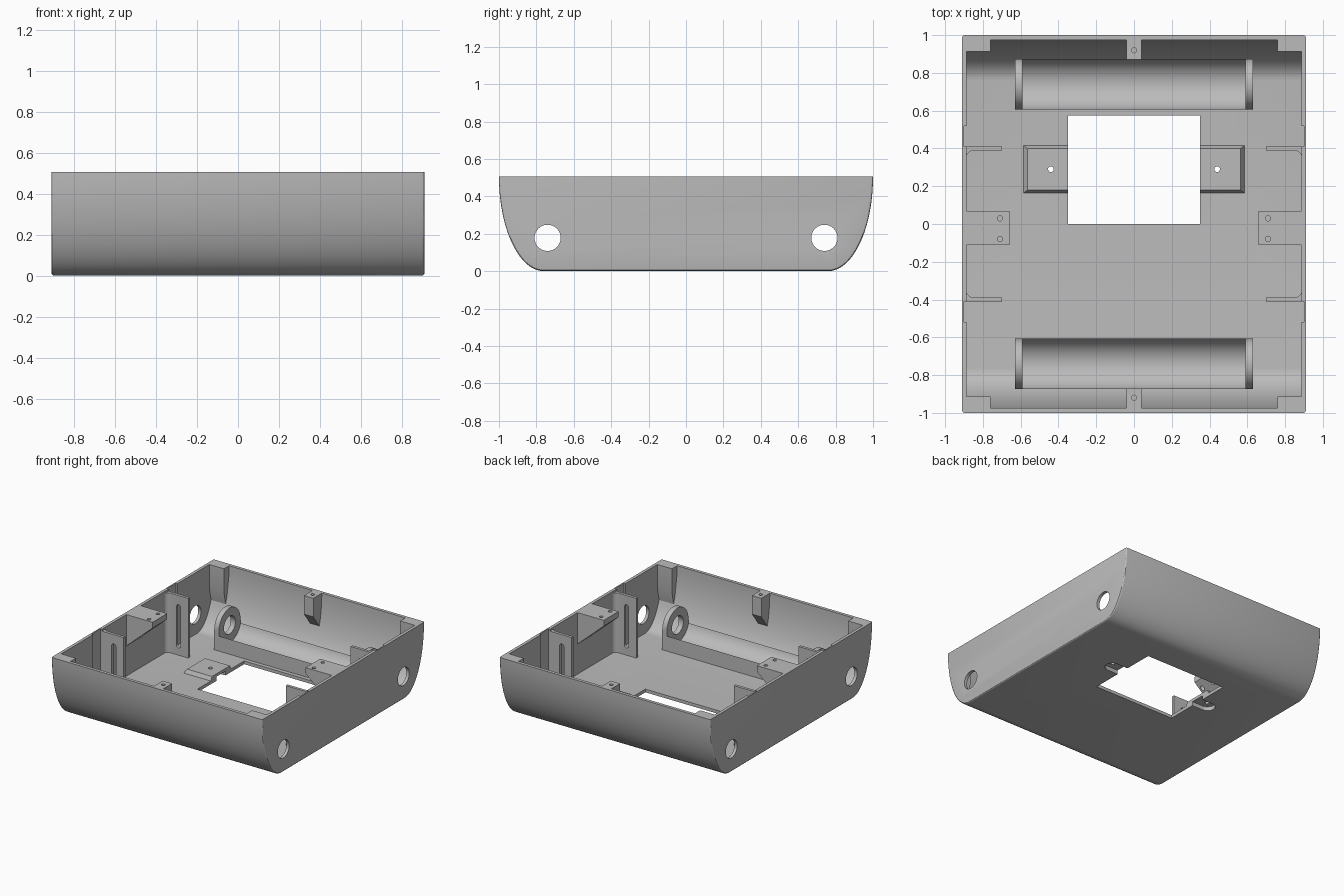
import bpy, bmesh
from math import cos, sin, pi, radians

cube = bpy.data.objects.get("Cube")
if cube:
    bpy.data.objects.remove(cube, do_unlink=True)

grey = bpy.data.materials.new("plain grey")
grey.use_nodes = True
colour = (0.5, 0.5, 0.5, 1)
grey.diffuse_color = colour
grey.node_tree.nodes["Principled BSDF"].inputs["Base Color"].default_value = colour

TOP = 0.505
FLOOR = 0.025
ROLL_Y, ROLL_Z = 0.74, 0.178


def arc(cu, cv, ru, rv, a0, a1, n):
    """Points on an elliptical arc, angles in degrees."""
    return [(cu + ru * cos(radians(a0 + (a1 - a0) * i / n)),
             cv + rv * sin(radians(a0 + (a1 - a0) * i / n))) for i in range(n + 1)]


def prism(name, pts, axis, a, b, round_ends=0):
    """Extrude a closed 2D outline along an axis from a to b."""
    place = {"x": lambda u, v, w: (w, u, v),
             "y": lambda u, v, w: (u, w, v),
             "z": lambda u, v, w: (u, v, w)}[axis]
    bm = bmesh.new()
    lo, hi = ([bm.verts.new(place(u, v, w)) for u, v in pts] for w in (a, b))
    ends = [bm.faces.new(lo), bm.faces.new(hi)]
    n = len(pts)
    for i in range(n):
        j = (i + 1) % n
        bm.faces.new((lo[i], lo[j], hi[j], hi[i]))
    bmesh.ops.recalc_face_normals(bm, faces=bm.faces)
    if round_ends:
        rim = [e for f in ends for e in f.edges
               if min(v.co.z for v in e.verts) < TOP - 0.001]
        bmesh.ops.bevel(bm, geom=rim, offset=round_ends, segments=3,
                        profile=0.5, affect="EDGES")
        bmesh.ops.recalc_face_normals(bm, faces=bm.faces)
    mesh = bpy.data.meshes.new(name)
    bm.to_mesh(mesh)
    bm.free()
    mesh.materials.append(grey)
    obj = bpy.data.objects.new(name, mesh)
    bpy.context.collection.objects.link(obj)
    return obj


def box(name, x0, x1, y0, y1, z0, z1):
    return prism(name, [(x0, y0), (x1, y0), (x1, y1), (x0, y1)], "z", z0, z1)


def hole(u, v, r, axis, a, b):
    return prism("hole_cutter", arc(u, v, r, r, 0, 360, 32)[:-1], axis, a, b)


def flip(pts, su=1, sv=1):
    return [(u * su, v * sv) for u, v in pts]


def select(obj):
    bpy.ops.object.select_all(action="DESELECT")
    obj.select_set(True)
    bpy.context.view_layer.objects.active = obj


def finish(obj, cutters=()):
    """Cut the given shapes out, then shade smooth with sharp edges."""
    select(obj)
    for c in cutters:
        c.hide_render = True
        mod = obj.modifiers.new("cut", "BOOLEAN")
        mod.operation = "DIFFERENCE"
        mod.solver = "EXACT"
        mod.object = c
        bpy.ops.object.modifier_apply(modifier=mod.name)
    for c in cutters:
        bpy.data.objects.remove(c, do_unlink=True)
    select(obj)
    bpy.ops.object.shade_smooth_by_angle(angle=radians(30))


def tray_outline(half, z0, top):
    """Flat bottom with elliptical front and back walls."""
    side = arc(0.76, TOP, half - 0.76, TOP - z0, -90, 0, 20)
    if top > TOP:
        side.append((half, top))
    return side + [(-y, z) for y, z in reversed(side)]


def ear_recess(s):
    """Round-ended recess beside the floor opening, on the underside."""
    pts = [(0.3, 0.235)] + arc(0.445, 0.29, 0.055, 0.055, -90, 90, 16) + [(0.3, 0.345)]
    return prism("recess_cutter", flip(pts, s), "z", -0.1, 0.032)


# Tray shell: hollow, with floor opening and side holes
shell = prism("tray_shell", tray_outline(1.0, 0, TOP), "x", -0.91, 0.91, 0.012)
cuts = [prism("cavity_cutter", tray_outline(0.975, FLOOR, 0.7), "x", -0.886, 0.886),
        box("opening_cutter", -0.35, 0.35, 0, 0.575, -0.1, 0.2)]
for s in (-1, 1):
    cuts.append(hole(s * ROLL_Y, ROLL_Z, 0.07, "x", -1.1, 1.1))
    cuts.append(ear_recess(s))
    for t in (-1, 1):
        # shallow relief in the side wall beside each rail
        cuts.append(box("relief_cutter", *sorted((s * 0.86, s * 0.9)),
                        *sorted((t * 0.41, t * 0.52)), 0.03, 0.7))
finish(shell, cuts)

for s in (-1, 1):
    side = "left" if s > 0 else "right"
    end = "back" if s > 0 else "front"

    # Raised pad over the ear recess, with sloping sides
    pad = box(f"{side}_floor_pad", *sorted((s * 0.35, s * 0.59)), 0.16, 0.42, 0.015, 0.055)
    for v in pad.data.vertices:
        if v.co.z > 0.05:
            v.co.y = 0.29 + (v.co.y - 0.29) * 0.85
            if abs(v.co.x) > 0.5:
                v.co.x = s * 0.565
    finish(pad, [ear_recess(s), hole(s * 0.44, 0.29, 0.015, "z", -0.1, 0.2)])

    # Side mounting bracket with two screw holes
    wedge = [(0.897, TOP), (0.66, TOP), (0.66, 0.46), (0.897, 0.25)]
    bracket = prism(f"{side}_bracket", flip(wedge, s), "y", -0.11, 0.07)
    finish(bracket, [hole(s * 0.71, y, 0.014, "z", 0.3, 0.7) for y in (0.03, -0.08)])

    # Centre screw tab on the front and back walls
    tab = [(0.985, TOP), (0.87, TOP), (0.87, 0.36), (0.953, 0.25)]
    finish(prism(f"{end}_screw_tab", flip(tab, s), "x", -0.04, 0.04),
           [hole(0, s * 0.92, 0.014, "z", 0.42, 0.7)])

    # Curved cradle between the roller supports
    cradle = [(0.607, 0.015), (0.78, 0.015), (0.873, 0.082)]
    cradle += arc(ROLL_Y, ROLL_Z, 0.138, 0.138, -15, -165, 24)
    finish(prism(f"{end}_cradle", flip(cradle, s), "x", -0.6, 0.6))

    for t in (-1, 1):
        hand = "left" if t > 0 else "right"

        # Round-topped roller support
        support = [(0.607, 0.015), (0.78, 0.015), (0.873, 0.082)]
        support += arc(ROLL_Y, ROLL_Z, 0.133, 0.133, 0, 180, 28)
        plate = prism(f"{end}_{hand}_roller_support", flip(support, s), "x",
                      *sorted((t * 0.59, t * 0.63)))
        finish(plate, [hole(s * ROLL_Y, ROLL_Z, 0.07, "x", -1, 1)])

        # Corner block, tapering into the wall
        block = [(0.985, TOP), (0.912, TOP), (0.912, 0.32), (0.938, 0.2)]
        finish(prism(f"{end}_{hand}_corner_block", flip(block, s), "x",
                     *sorted((t * 0.76, t * 0.895))))

        # Slotted upright rail with a fillet against the side wall
        rail = [(0.7, 0.41), (0.7, 0.388)]
        rail += arc(0.85, 0.348, 0.04, 0.04, 90, 0, 8)
        rail += [(0.9, 0.348), (0.9, 0.41)]
        upright = prism(f"{end}_{hand}_rail", flip(rail, t, s), "z", 0.015, 0.49)
        slot = arc(0.785, 0.4, 0.018, 0.018, 0, 180, 10)
        slot += arc(0.785, 0.1, 0.018, 0.018, 180, 360, 10)
        finish(upright, [prism("slot_cutter", flip(slot, t), "y",
                               *sorted((s * 0.3, s * 0.5)))])
